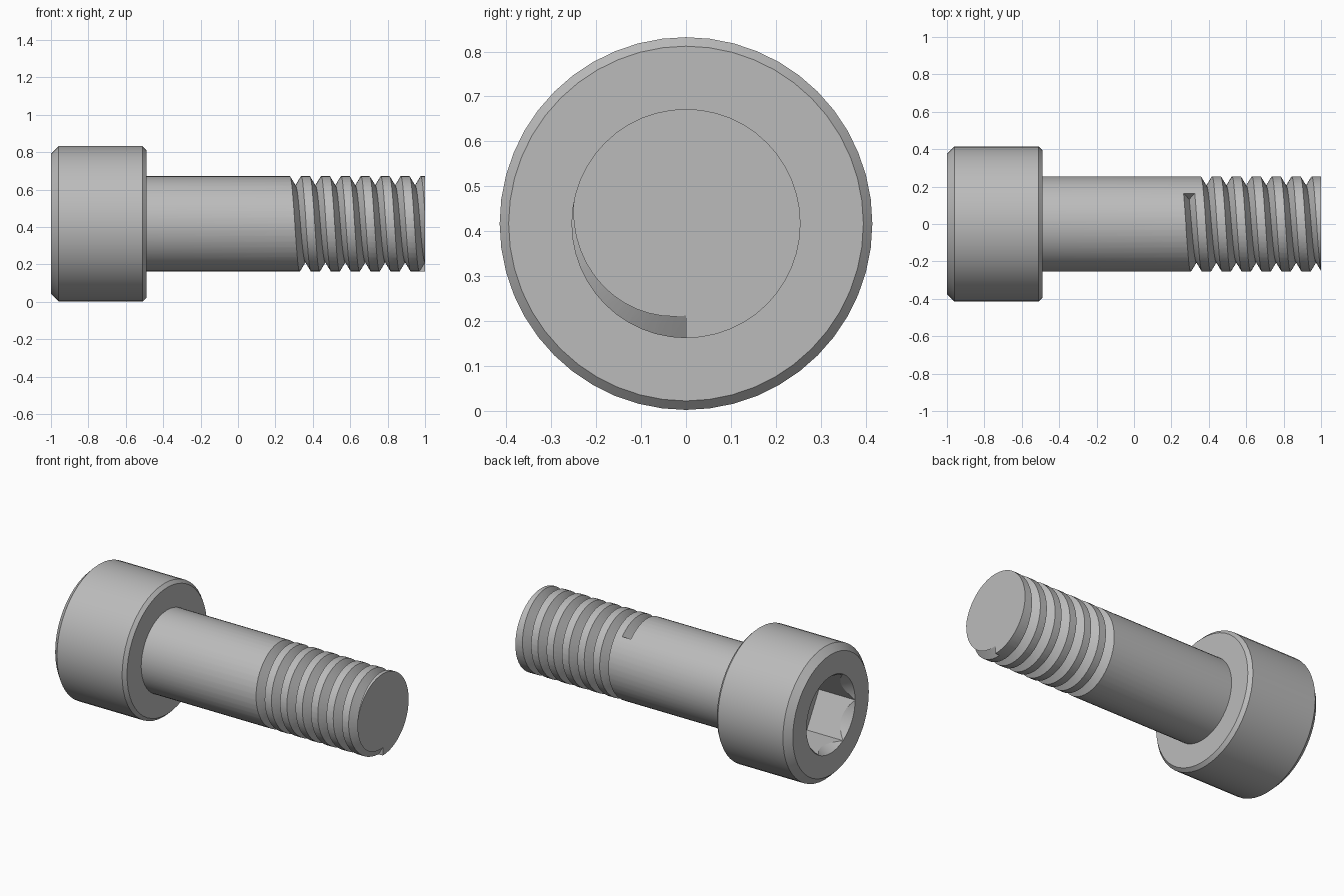
import bpy, bmesh, math
from mathutils import Vector

if "Cube" in bpy.data.objects:
    bpy.data.objects.remove(bpy.data.objects["Cube"], do_unlink=True)

AXIS_Z = 0.417
HEAD_R, SHANK_R, SOCKET_R = 0.415, 0.255, 0.24
HEAD_END = -0.49
SIDES = 48

steel = bpy.data.materials.new("steel grey")
steel.use_nodes = True
grey = (0.5, 0.5, 0.5, 1)
steel.diffuse_color = grey
steel.node_tree.nodes["Principled BSDF"].inputs["Base Color"].default_value = grey


def point(x, r, angle):
    # angle runs from the bottom, through the front, to the top
    return Vector((x, -r * math.sin(angle), AXIS_Z - r * math.cos(angle)))


def loft(name, rings, closed_caps=True):
    """Skin a list of equal-length point rings and cap both ends."""
    bm = bmesh.new()
    loops = [[bm.verts.new(p) for p in ring] for ring in rings]
    n = len(loops[0])
    for a, b in zip(loops, loops[1:]):
        for i in range(n):
            j = (i + 1) % n
            bm.faces.new((a[i], a[j], b[j], b[i]))
    bm.faces.new(loops[0])
    bm.faces.new(loops[-1])
    bmesh.ops.recalc_face_normals(bm, faces=bm.faces)
    mesh = bpy.data.meshes.new(name)
    bm.to_mesh(mesh)
    bm.free()
    mesh.materials.append(steel)
    obj = bpy.data.objects.new(name, mesh)
    bpy.context.collection.objects.link(obj)
    return obj


def turned(name, profile, sides=SIDES, start=0.0):
    """Solid of revolution about the bolt axis from (x, radius) pairs."""
    return loft(name, [[point(x, r, start + math.tau * i / sides) for i in range(sides)]
                       for x, r in profile])


def cut(target, cutter):
    mod = target.modifiers.new("cut", "BOOLEAN")
    mod.operation, mod.solver, mod.object = "DIFFERENCE", "EXACT", cutter
    bpy.context.view_layer.objects.active = target
    bpy.ops.object.modifier_apply(modifier=mod.name)
    bpy.data.objects.remove(cutter, do_unlink=True)


# Head with a chamfer at each end
head = turned("head", [(-1, HEAD_R - 0.04), (-0.96, HEAD_R),
                       (HEAD_END - 0.02, HEAD_R), (HEAD_END, HEAD_R - 0.02)])

# Hexagonal socket with corners to the sides, and its conical lead-in
cut(head, turned("socket_cutter", [(-1.1, SOCKET_R), (-0.75, SOCKET_R)], 6, math.pi / 6 + math.pi / 3))
slope = 0.6
cut(head, turned("lead_in_cutter", [(-1.02, SOCKET_R + 0.02 * slope),
                                    (-0.9, SOCKET_R - 0.1 * slope)]))

# Shank
shank = turned("threaded_shank", [(HEAD_END - 0.02, SHANK_R), (1, SHANK_R)])

# Helical V groove, ending at the bottom of the tip
PITCH, TURNS = 0.1066, 6 + 220 / 360
DEPTH, HALF_WIDTH, OVER = 0.05, 0.03, 0.012
wide = HALF_WIDTH * (DEPTH + OVER) / DEPTH
steps = round(TURNS * SIDES)
groove = []
for i in range(steps + 1):
    t = TURNS * i / steps
    x, angle = 1 - PITCH * t, math.tau * t
    groove.append([point(x, SHANK_R - DEPTH, angle),
                   point(x - wide, SHANK_R + OVER, angle),
                   point(x + wide, SHANK_R + OVER, angle)])
cut(shank, loft("groove_cutter", groove))

# Smooth round surfaces, crisp edges
bpy.ops.object.select_all(action="DESELECT")
for obj in (head, shank):
    obj.select_set(True)
bpy.context.view_layer.objects.active = head
bpy.ops.object.shade_smooth_by_angle(angle=math.radians(25))
